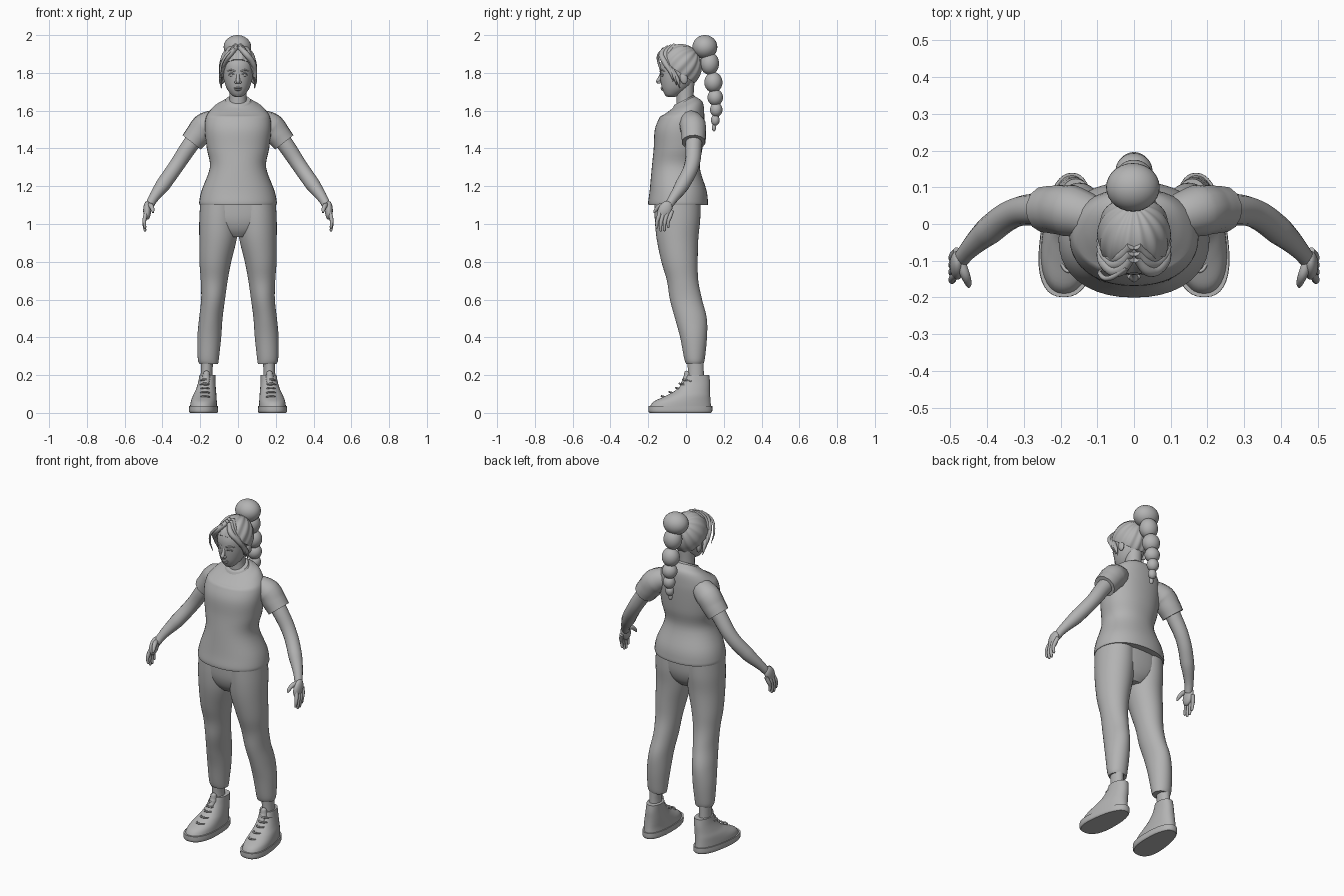
import bpy, bmesh, math
from mathutils import Vector, Matrix

old = bpy.data.objects.get("Cube")
if old:
    bpy.data.objects.remove(old, do_unlink=True)

grey = bpy.data.materials.new("plain grey")
grey.use_nodes = True
grey.diffuse_color = (0.45, 0.45, 0.45, 1)
grey.node_tree.nodes["Principled BSDF"].inputs["Base Color"].default_value = grey.diffuse_color
parts = []


def add_mesh(name, mesh):
    mesh.materials.clear()
    mesh.materials.append(grey)
    ob = bpy.data.objects.new(name, mesh)
    bpy.context.collection.objects.link(ob)
    parts.append(ob)
    return ob


def finish(name, bm):
    bmesh.ops.recalc_face_normals(bm, faces=bm.faces[:])
    mesh = bpy.data.meshes.new(name)
    bm.to_mesh(mesh)
    bm.free()
    return add_mesh(name, mesh)


def smooth_rings(rings, steps=5):
    """Catmull-Rom interpolation through the given rings."""
    rows = [Vector(r) for r in rings]
    out = []
    for i in range(len(rows) - 1):
        a, b, c, d = (rows[max(0, min(len(rows) - 1, i + k))] for k in (-1, 0, 1, 2))
        for j in range(steps):
            t = j / steps
            out.append(b + (c - a) * t / 2 + (a * 2 - b * 5 + c * 4 - d) * t * t / 2
                       + (b * 3 - a - c * 3 + d) * t ** 3 / 2)
    return out + [rows[-1]]


def loft(name, rings, side=1, power=2.0, warp=None, count=40):
    """Skin stacked level rings (z, centre x, centre y, radius x, radius y)."""
    bm = bmesh.new()
    layers = []
    for z, cx, cy, rx, ry in smooth_rings(rings):
        layer = []
        for k in range(count):
            a = math.tau * k / count
            c, s = math.cos(a), math.sin(a)
            p = Vector((cx + rx * math.copysign(abs(c) ** (2 / power), c),
                        cy + ry * math.copysign(abs(s) ** (2 / power), s), z))
            if warp:
                p = warp(p)
            layer.append(bm.verts.new((p.x * side, p.y, p.z)))
        layers.append(layer)
    for low, high in zip(layers, layers[1:]):
        for k in range(count):
            n = (k + 1) % count
            bm.faces.new((low[k], low[n], high[n], high[k]))
    bm.faces.new(layers[0])
    bm.faces.new(layers[-1])
    return finish(name, bm)


def tube(name, points, side=1):
    """Round tapered tube through points (x, y, z, radius)."""
    curve = bpy.data.curves.new(name, "CURVE")
    curve.dimensions = "3D"
    curve.bevel_depth = 1
    curve.bevel_resolution = 4
    curve.resolution_u = 8
    curve.use_fill_caps = True
    spline = curve.splines.new("BEZIER")
    spline.bezier_points.add(len(points) - 1)
    for bp, (x, y, z, r) in zip(spline.bezier_points, points):
        bp.co = (x * side, y, z)
        bp.radius = r
        bp.handle_left_type = bp.handle_right_type = "AUTO"
    temp = bpy.data.objects.new("temp", curve)
    bpy.context.collection.objects.link(temp)
    graph = bpy.context.evaluated_depsgraph_get()
    mesh = bpy.data.meshes.new_from_object(temp.evaluated_get(graph))
    bpy.data.objects.remove(temp, do_unlink=True)
    mesh.name = name
    return add_mesh(name, mesh)


def blob(name, centre, radii, tilt=0.0):
    bm = bmesh.new()
    bmesh.ops.create_uvsphere(bm, u_segments=28, v_segments=18, radius=1)
    bm.transform(Matrix.Translation(centre) @ Matrix.Rotation(tilt, 4, "X")
                 @ Matrix.Diagonal((*radii, 1)))
    return finish(name, bm)


# Shirt body and collar, the neckline dipping toward the front
def neckline(p):
    p.z += 0.5 * p.y * max(0, min(1, (p.z - 1.57) / 0.08))
    return p


loft("shirt", [
    (1.1, 0, -.042, .203, .157), (1.12, 0, -.042, .205, .158), (1.18, 0, -.042, .192, .15),
    (1.3, 0, -.054, .149, .127), (1.4, 0, -.042, .165, .129), (1.5, 0, -.035, .176, .13),
    (1.57, 0, -.02, .168, .117), (1.615, 0, -.01, .135, .1), (1.64, 0, -.01, .095, .072),
    (1.655, 0, -.01, .068, .052)], power=2.2, warp=neckline)
loft("collar", [(1.635, 0, -.01, .074, .06), (1.65, 0, -.01, .073, .058),
                (1.662, 0, -.01, .066, .052)], warp=neckline)
loft("neck", [(1.6, 0, .0, .055, .05), (1.66, 0, -.005, .045, .045),
              (1.75, 0, -.005, .046, .05)])

# Trousers
loft("trouser_seat", [(.93, 0, -.045, .06, .07), (.97, 0, -.045, .14, .1),
                      (1.03, 0, -.045, .195, .118), (1.12, 0, -.045, .195, .122)], power=2.3)


# Shoes widen at the toe and point slightly outward
def foot_shape(p):
    p.x = .17 + (p.x - .17) * (1 - .9 * p.y) - .06 * p.y
    return p


for side, label in ((1, "left"), (-1, "right")):
    loft(label + "_trouser_leg", [
        (.26, .155, .046, .05, .046), (.29, .157, .045, .056, .055), (.4, .152, .04, .063, .071),
        (.5, .144, .026, .062, .084), (.6, .132, 0, .063, .085), (.7, .126, -.018, .071, .083),
        (.8, .12, -.034, .084, .096), (.92, .106, -.045, .099, .11),
        (1.02, .102, -.045, .103, .12), (1.11, .1, -.045, .1, .122)], side)
    loft(label + "_ankle", [(.15, .165, .052, .034, .045), (.22, .166, .052, .031, .042),
                            (.29, .163, .05, .034, .044)], side)
    loft(label + "_shoe_sole", [(0, .178, -.03, .068, .163), (.01, .178, -.03, .073, .169),
                                (.036, .178, -.03, .072, .169)], side, 2.4, foot_shape)
    loft(label + "_shoe_upper", [
        (.03, .178, -.03, .068, .163), (.06, .178, -.02, .066, .15), (.09, .176, .01, .062, .118),
        (.12, .172, .036, .055, .091), (.16, .168, .055, .048, .072),
        (.2, .165, .063, .045, .06)], side, 2.2, foot_shape)
    tube(label + "_shoe_tongue", [(.17, -.02, .14, .015), (.168, .005, .18, .022),
                                  (.167, .008, .215, .016), (.167, .01, .222, .006)], side)
    for i, front in enumerate((-.125, -.085, -.05, -.03, -.012)):
        z = .085 + .022 * i
        tube(label + "_shoelace", [(.142, front + .04, z - .006, .004),
                                   (.175, front - .004, z + .004, .005),
                                   (.208, front + .04, z - .006, .004)], side)

    # Sleeve, arm and hand
    tube(label + "_sleeve", [(.09, .01, 1.555, .055), (.175, .036, 1.518, .071),
                             (.215, .04, 1.47, .067), (.245, .04, 1.432, .063)], side)
    tube(label + "_arm", [(.2, .04, 1.49, .046), (.255, .04, 1.415, .044),
                          (.325, .03, 1.31, .04), (.395, -.018, 1.21, .039),
                          (.455, -.075, 1.125, .025), (.472, -.098, 1.09, .022)], side)
    blob(label + "_palm", (.481 * side, -.112, 1.072), (.021, .036, .052), -.45)
    for i, finger in enumerate(("index", "middle", "ring", "little")):
        y = -.146 + .02 * i
        tip = .985 - .018 * math.sin(i * 1.1)
        tube(f"{label}_{finger}_finger", [
            (.482, y + .012, 1.07, .011), (.493, y, 1.035, .011),
            (.496, y - .008, tip + .025, .009), (.492, y - .008, tip - .004, .007),
            (.491, y - .008, tip - .009, .003)], side)
    tube(label + "_thumb", [(.472, -.105, 1.1, .014), (.46, -.138, 1.095, .013),
                            (.452, -.16, 1.075, .01), (.45, -.17, 1.06, .005)], side)

    # Paired face parts
    blob(label + "_ear", (.081 * side, -.012, 1.772), (.011, .02, .031), .2)
    blob(label + "_eye", (.032 * side, -.12, 1.788), (.015, .012, .009))
    tube(label + "_eyelid", [(.016, -.131, 1.787, .003), (.032, -.133, 1.798, .004),
                             (.05, -.119, 1.789, .003)], side)
    tube(label + "_eyebrow", [(.013, -.136, 1.808, .004), (.034, -.13, 1.815, .005),
                              (.056, -.111, 1.809, .003)], side)
    blob(label + "_nostril", (.011 * side, -.141, 1.75), (.008, .01, .007))

    # Fringe swept from the parting to each side
    for i in range(3):
        d = i * .018
        tube(label + "_fringe_strand", [
            (.008, -.095 + d, 1.935 + d / 3, .012), (.042, -.128 + d, 1.9, .016),
            (.077, -.112 + d, 1.855 - d, .015), (.092, -.08 + d, 1.8 - d, .01),
            (.088, -.068 + d, 1.755 - d, .002)], side)

tube("loose_strand", [(-.02, -.12, 1.93, .006), (-.068, -.148, 1.885, .007),
                      (-.093, -.135, 1.82, .006), (-.084, -.118, 1.75, .001)])

# Head and face
loft("head", [
    (1.673, 0, -.078, .018, .02), (1.685, 0, -.073, .036, .039), (1.715, 0, -.057, .058, .069),
    (1.755, 0, -.046, .073, .088), (1.8, 0, -.04, .081, .098), (1.85, 0, -.036, .084, .1),
    (1.9, 0, -.03, .07, .084), (1.935, 0, -.025, .035, .04)], power=2.1)
tube("nose", [(0, -.128, 1.802, .008), (0, -.138, 1.775, .009), (0, -.147, 1.754, .012),
              (0, -.146, 1.744, .006)])
blob("upper_lip", (0, -.125, 1.72), (.021, .01, .005))
blob("lower_lip", (0, -.122, 1.711), (.018, .01, .006))
blob("chin", (0, -.094, 1.688), (.022, .018, .015))

# Hair cap with locks running toward the bun, trimmed along the hairline
bm = bmesh.new()
bmesh.ops.create_uvsphere(bm, u_segments=112, v_segments=40, radius=1)
for v in bm.verts:
    v.co *= 1 + .025 * math.cos(14 * math.atan2(v.co.y, v.co.x)) * math.hypot(v.co.x, v.co.y)
bm.transform(Matrix.Translation((0, -.028, 1.835)) @ Matrix.Diagonal((.098, .112, .117, 1))
             @ Matrix.Rotation(math.radians(-45), 4, "X"))
cut = bmesh.ops.bisect_plane(bm, geom=bm.verts[:] + bm.edges[:] + bm.faces[:],
                             plane_co=(0, -.14, 1.875), plane_no=(0, .16, .23),
                             clear_inner=True)
bmesh.ops.holes_fill(bm, edges=[e for e in bm.edges if e.is_boundary], sides=0)
finish("hair", bm)

# Bun and the bubbled ponytail below it
blob("hair_bun", (-.003, .1, 1.937), (.073, .066, .063))
tail = ((.125, 1.85, .05, .06), (.145, 1.75, .048, .054), (.155, 1.67, .041, .044),
        (.16, 1.605, .033, .038), (.155, 1.55, .023, .03), (.148, 1.51, .011, .02))
for y, z, r, h in tail:
    blob("ponytail_bubble", (0, y, z), (r * 1.05, r, h))

# Smooth shading with crisp hems and cuffs
bpy.ops.object.select_all(action="DESELECT")
for ob in parts:
    ob.select_set(True)
bpy.context.view_layer.objects.active = parts[0]
bpy.ops.object.shade_smooth_by_angle(angle=math.radians(45))
